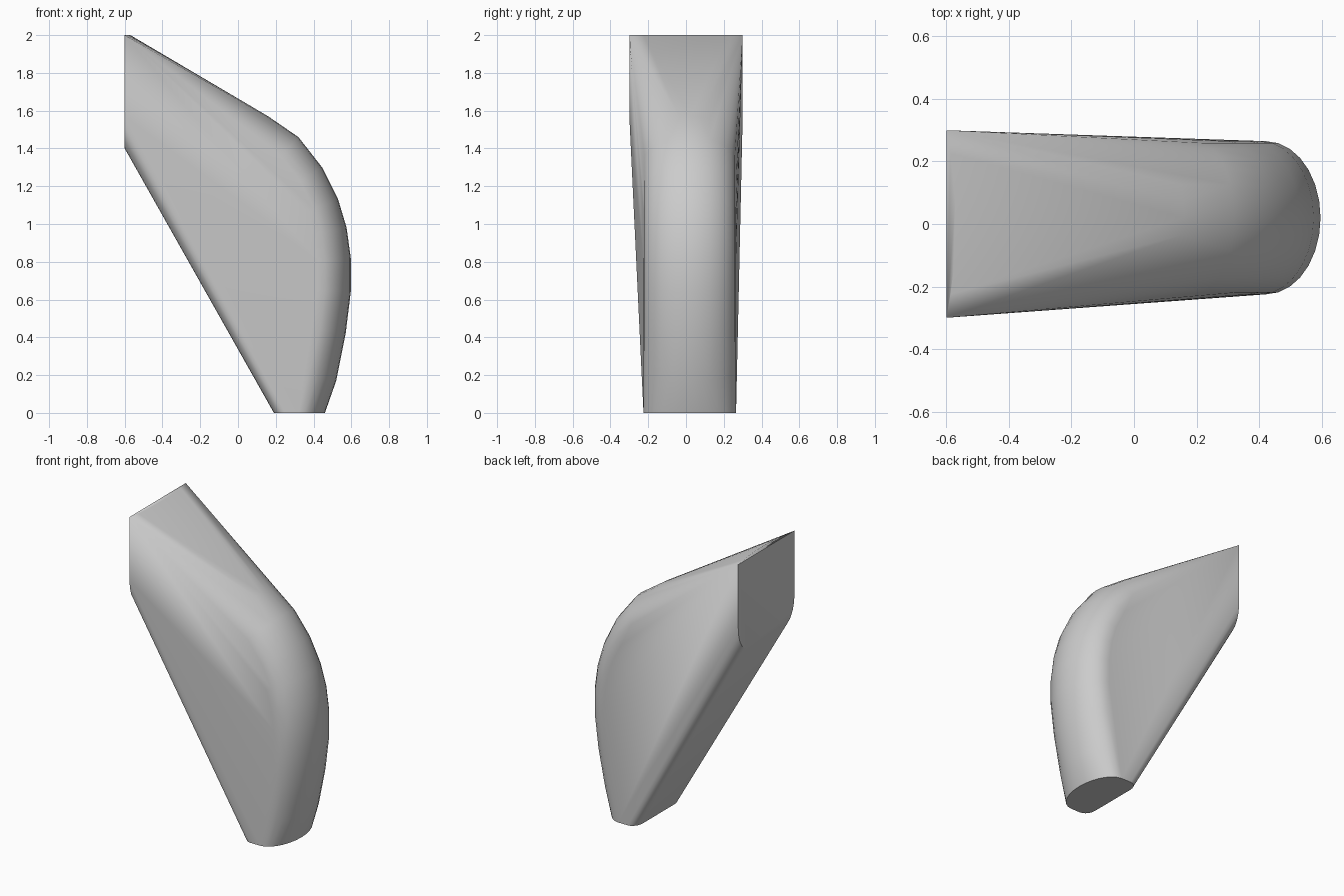
import bpy, bmesh, math
from mathutils import Vector

cube = bpy.data.objects.get("Cube")
if cube:
    bpy.data.objects.remove(cube)

grey = bpy.data.materials.new("plain grey")
grey.use_nodes = True
colour = (0.6, 0.6, 0.6, 1)
grey.diffuse_color = colour
grey.node_tree.nodes["Principled BSDF"].inputs["Base Color"].default_value = colour

SHIFT, HALF, STEPS = 0.02, 0.245, 14
points = []

# Rounded nose: half-oval ribs swept along the outer profile (x, z)
spine = [(0.46, 0), (0.52, 0.17), (0.57, 0.42), (0.597, 0.64), (0.597, 0.82),
         (0.575, 0.98), (0.53, 1.13), (0.445, 1.30), (0.32, 1.46), (0.16, 1.57)]
for i, (x, z) in enumerate(spine):
    a = Vector(spine[max(i - 1, 0)])
    b = Vector(spine[min(i + 1, len(spine) - 1)])
    t = (b - a).normalized()
    inward = Vector((-t.y, t.x)) if i else Vector((-1, 0))
    depth = 0.175 if i else 0.14
    for k in range(STEPS + 1):
        ang = math.pi * (k / STEPS - 0.5)
        d = depth * (1 - math.cos(ang))
        points.append((x + inward.x * d, SHIFT + HALF * math.sin(ang), z + inward.y * d))

# Rounded lower corners, at the wall plate and at the foot
for side in (-1, 1):
    for k in range(6):
        ang = math.pi / 2 * k / 5
        c, s = 1 - math.cos(ang), 1 - math.sin(ang)
        points.append((-0.6, side * (0.3 - 0.1 * c), 1.4 + 0.17 * s))
        points.append((0.19 + 0.06 * s, SHIFT + side * (HALF - 0.075 * c), 0))

# Bowed top edge of the wall plate
for k in range(9):
    u = k / 4 - 1
    points.append((-0.6, 0.3 * u, 2))
    points.append((-0.6 + 0.03 * (1 - u * u), 0.3 * u, 2))

# Skin the sections into one solid
bm = bmesh.new()
for p in points:
    bm.verts.new(p)
bmesh.ops.remove_doubles(bm, verts=bm.verts, dist=0.001)
bmesh.ops.convex_hull(bm, input=bm.verts)
bmesh.ops.delete(bm, geom=[v for v in bm.verts if not v.link_faces], context='VERTS')
bmesh.ops.dissolve_limit(bm, angle_limit=math.radians(0.5), verts=bm.verts, edges=bm.edges)
bmesh.ops.recalc_face_normals(bm, faces=bm.faces)
mesh = bpy.data.meshes.new("bracket_body")
bm.to_mesh(mesh)
bm.free()
mesh.materials.append(grey)
body = bpy.data.objects.new("bracket_body", mesh)
bpy.context.collection.objects.link(body)

bpy.context.view_layer.objects.active = body
body.select_set(True)
bpy.ops.object.shade_smooth_by_angle(angle=math.radians(35))
